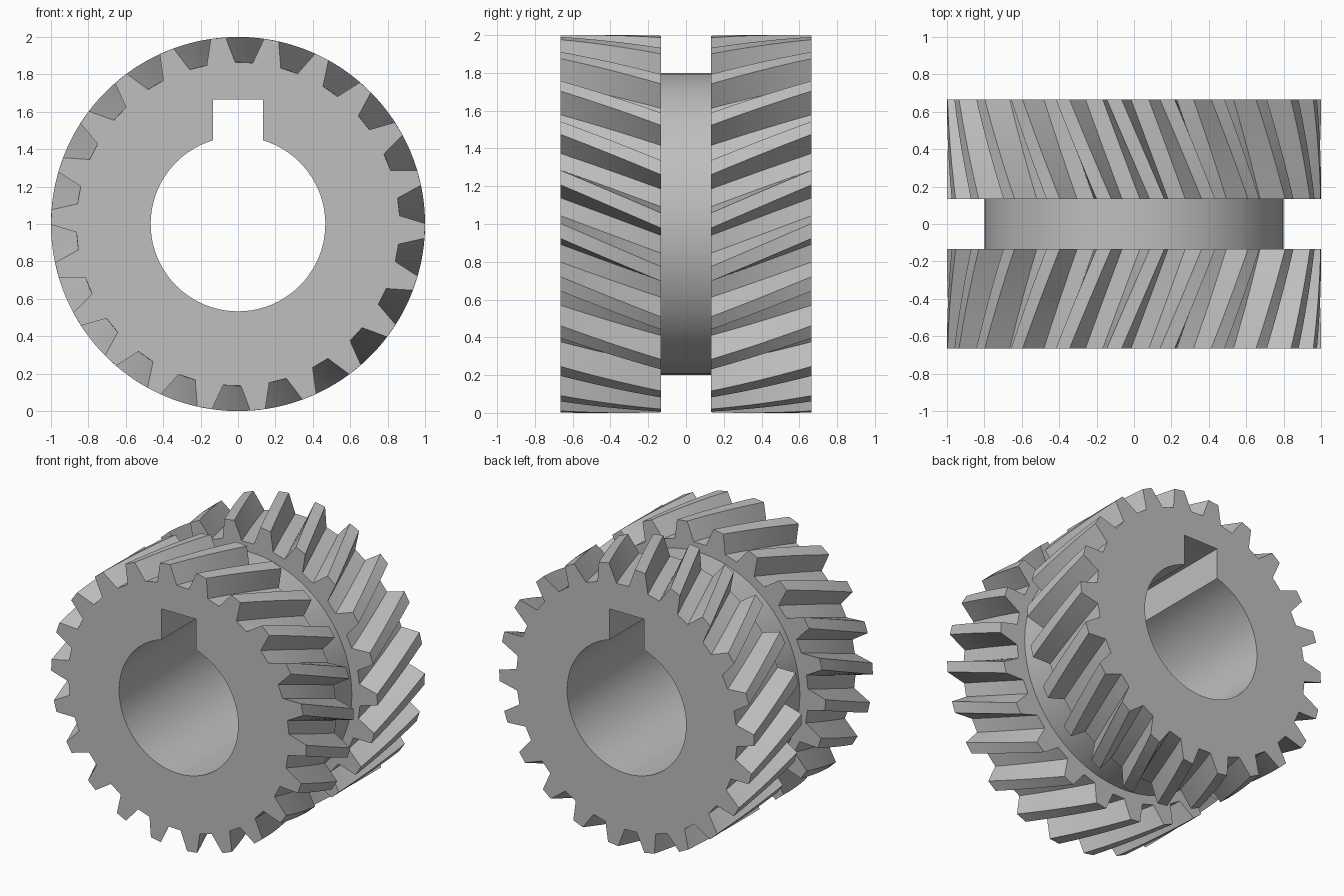
import bpy
import bmesh
from math import sin, cos, asin, radians, tau

TEETH = 22
PITCH = tau / TEETH
TIP_R, ROOT_R, COLLAR_R, BORE_R = 1.0, 0.865, 0.80, 0.467
OUT_Y, IN_Y = 0.665, 0.133          # outer gear faces, inner gear faces
TWIST = radians(-13.2)              # helix turn across one gear
PHASE = radians(87.9)               # centre of the first tooth gap
GAP_TIP, GAP_ROOT = radians(5.9), radians(3.15)
KEY_HALF, KEY_TOP = 0.135, 0.665
STEPS = 8

cube = bpy.data.objects.get("Cube")
if cube:
    bpy.data.objects.remove(cube, do_unlink=True)


def polar(r, a):
    return r * cos(a), r * sin(a)


def tooth_outline(turn):
    points = []
    for i in range(TEETH):
        c = PHASE + turn + i * PITCH
        points += [polar(ROOT_R, c + GAP_ROOT), polar(TIP_R, c + GAP_TIP),
                   polar(TIP_R, c + PITCH - GAP_TIP), polar(ROOT_R, c + PITCH - GAP_ROOT)]
    return points


def bore_outline(segments=72):
    half = asin(KEY_HALF / BORE_R)
    start = tau / 4 + half
    sweep = tau - 2 * half
    points = [polar(BORE_R, start + sweep * i / segments) for i in range(segments + 1)]
    return points + [(KEY_HALF, KEY_TOP), (-KEY_HALF, KEY_TOP)]


bm = bmesh.new()


def ring(points, y):
    return [bm.verts.new((x, y, z + 1.0)) for x, z in points]


def loft(rings):
    for a, b in zip(rings, rings[1:]):
        n = len(a)
        for i in range(n):
            j = (i + 1) % n
            bm.faces.new((a[i], a[j], b[j], b[i]))


def cap(outer, inner):
    edges = []
    for loop in (outer, inner):
        for i, v in enumerate(loop):
            edges.append(bm.edges.get((v, loop[i - 1])))
    bmesh.ops.triangle_fill(bm, edges=edges, use_beauty=True)


# Keyed bore through the full width
bore = [ring(bore_outline(), y) for y in (-OUT_Y, OUT_Y)]
loft(bore)

# Recessed collar between the two gears
circle = [polar(COLLAR_R, tau * i / 96) for i in range(96)]
collar = [ring(circle, y) for y in (-IN_Y, IN_Y)]
loft(collar)

# Two mirrored rows of helical teeth, each with its end faces
for side, bore_end, collar_end in zip((-1, 1), bore, collar):
    rows = []
    for s in range(STEPS + 1):
        t = s / STEPS
        rows.append(ring(tooth_outline(TWIST * t), side * (OUT_Y + (IN_Y - OUT_Y) * t)))
    loft(rows)
    cap(rows[0], bore_end)
    cap(rows[-1], collar_end)

bmesh.ops.recalc_face_normals(bm, faces=bm.faces[:])
mesh = bpy.data.meshes.new("double_helical_gear")
bm.to_mesh(mesh)
bm.free()

# Plain grey metal
grey = bpy.data.materials.new("grey_metal")
grey.use_nodes = True
colour = (0.52, 0.52, 0.52, 1.0)
grey.diffuse_color = colour
grey.node_tree.nodes["Principled BSDF"].inputs["Base Color"].default_value = colour
mesh.materials.append(grey)

gear = bpy.data.objects.new("double_helical_gear", mesh)
bpy.context.collection.objects.link(gear)
bpy.ops.object.select_all(action="DESELECT")
gear.select_set(True)
bpy.context.view_layer.objects.active = gear
bpy.ops.object.shade_smooth_by_angle(angle=radians(30))
